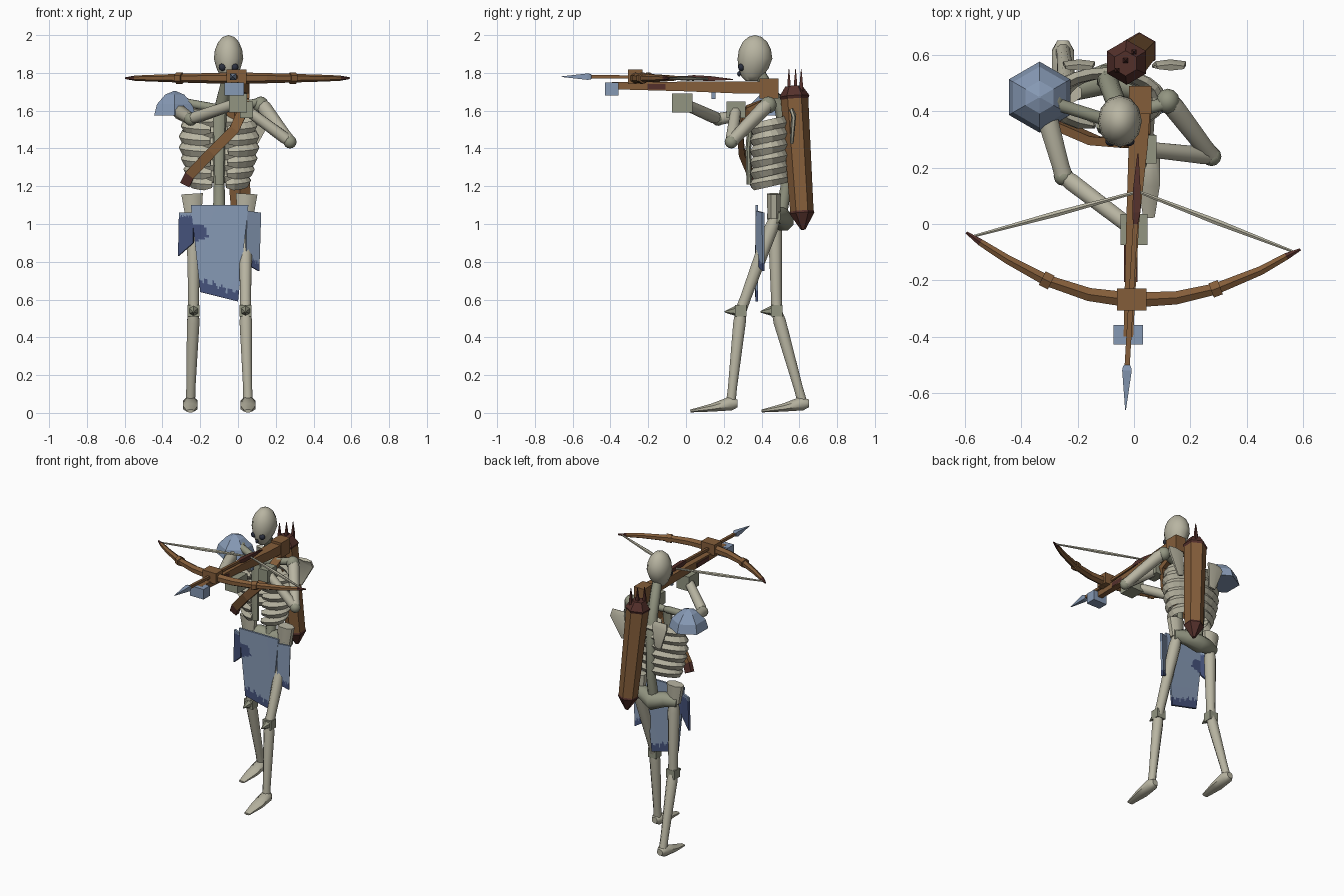
import bpy, bmesh, math
from mathutils import Vector as V

cube = bpy.data.objects.get("Cube")
if cube:
    bpy.data.objects.remove(cube, do_unlink=True)


def material(name, rgb):
    m = bpy.data.materials.new(name)
    m.use_nodes = True
    m.diffuse_color = (*rgb, 1)
    m.node_tree.nodes["Principled BSDF"].inputs["Base Color"].default_value = (*rgb, 1)
    return m


BONE = material("pale bone", (.48, .46, .36))
DULL = material("dull bone", (.29, .30, .22))
WOOD = material("brown wood", (.23, .11, .042))
RED = material("dark red leather", (.09, .03, .024))
BLUE = material("light blue", (.24, .32, .46))
NAVY = material("dark blue", (.06, .085, .2))
SOCKET = material("eye socket", (.025, .03, .05))


def finish(name, bm, mats, smooth=True):
    bmesh.ops.recalc_face_normals(bm, faces=bm.faces)
    mesh = bpy.data.meshes.new(name)
    bm.to_mesh(mesh)
    bm.free()
    for m in mats:
        mesh.materials.append(m)
    ob = bpy.data.objects.new(name, mesh)
    bpy.context.collection.objects.link(ob)
    if smooth:
        bpy.ops.object.select_all(action='DESELECT')
        ob.select_set(True)
        bpy.context.view_layer.objects.active = ob
        bpy.ops.object.shade_smooth_by_angle(angle=math.radians(50))
    return ob


def sweep(name, pts, radii, mats, sides=8, phase=None, smooth=True):
    """Skin rings along a path; mats is one material or one per segment."""
    pts = [V(p) for p in pts]
    radii = [r if isinstance(r, tuple) else (r, r) for r in radii]
    per_seg = mats if isinstance(mats, list) else [mats] * (len(pts) - 1)
    slots = list(dict.fromkeys(per_seg))
    phase = math.pi / sides if phase is None else phase
    ref = V((0, 1, 0)) if abs((pts[-1] - pts[0]).normalized().z) > .8 else V((0, 0, 1))
    bm, rings = bmesh.new(), []
    for i, p in enumerate(pts):
        t = pts[min(i + 1, len(pts) - 1)] - pts[max(i - 1, 0)]
        side = t.cross(ref).normalized()
        up = side.cross(t).normalized()
        angles = [phase + math.tau * k / sides for k in range(sides)]
        rings.append([bm.verts.new(p + side * radii[i][0] * math.cos(a)
                                   + up * radii[i][1] * math.sin(a)) for a in angles])
    for i in range(len(pts) - 1):
        for k in range(sides):
            j = (k + 1) % sides
            f = bm.faces.new((rings[i][k], rings[i][j], rings[i + 1][j], rings[i + 1][k]))
            f.material_index = slots.index(per_seg[i])
    bm.faces.new(rings[0]).material_index = slots.index(per_seg[0])
    bm.faces.new(rings[-1]).material_index = slots.index(per_seg[-1])
    return finish(name, bm, slots, smooth)


def limb(name, a, b, r1, r2, mat=BONE):
    a, b = V(a), V(b)
    return sweep(name, [a, a.lerp(b, .12), a.lerp(b, .85), b],
                 [r1 * .8, r1, r2, r2 * 1.05], mat)


def box(name, centre, size, mat):
    bm = bmesh.new()
    bmesh.ops.create_cube(bm, size=1)
    for v in bm.verts:
        v.co = V(centre) + V(a * b for a, b in zip(v.co, size))
    return finish(name, bm, [mat], False)


def ball(name, centre, size, mat, shape=None):
    bm = bmesh.new()
    bmesh.ops.create_uvsphere(bm, u_segments=12, v_segments=8, radius=1)
    for v in bm.verts:
        if shape:
            shape(v.co)
        v.co = V(centre) + V(a * b for a, b in zip(v.co, size))
    return finish(name, bm, [mat])


def cloth(name, tl, tr, br, bl, dark, nx=24, nz=36):
    """Hanging panel whose ragged dark area follows a rule."""
    bm = bmesh.new()
    tl, tr, br, bl = map(V, (tl, tr, br, bl))
    grid = [[bm.verts.new(tl.lerp(tr, i / nx).lerp(bl.lerp(br, i / nx), j / nz))
             for i in range(nx + 1)] for j in range(nz + 1)]
    for j in range(nz):
        for i in range(nx):
            f = bm.faces.new((grid[j][i], grid[j][i + 1], grid[j + 1][i + 1], grid[j + 1][i]))
            f.material_index = int(dark(i / nx, j / nz))
    ob = finish(name, bm, [BLUE, NAVY], False)
    mod = ob.modifiers.new("thickness", 'SOLIDIFY')
    mod.thickness, mod.offset = .014, 0


# Skull with narrowed jaw and sunken eyes
def skull_shape(co):
    if co.z < 0:
        co.x *= 1 + .3 * co.z
        co.y = co.y * (1 + .15 * co.z) - .22 * -co.z
        co.z = max(co.z, -.9) * 1.05


CX = -.05
ball("skull", (CX, .365, 1.875), (.078, .092, .125), BONE, skull_shape)
for s, side in ((-1, "right"), (1, "left")):
    ball(side + "_eye_socket", (CX + s * .032, .293, 1.83), (.02, .017, .02), SOCKET)
ball("nose_socket", (CX, .281, 1.795), (.009, .01, .014), SOCKET)

# Spine and neck
sweep("spine", [(-.1, .5, 1.03), (-.1, .53, 1.2), (-.1, .53, 1.45), (-.09, .5, 1.62),
                (-.06, .42, 1.74), (-.05, .39, 1.8)], [.035, .032, .035, .036, .035, .03], DULL)

# Rib cage: open hoops joined by a breastbone
for n in range(6):
    z, w = 1.52 - n * .058, (.185, .195, .195, .185, .17, .15)[n]
    pts, rad = [], []
    for k in range(21):
        a = math.radians(-90 + 14 + 332 * k / 20)
        pts.append((-.1 + w * math.cos(a), .44 + .095 * math.sin(a), z + .022 * math.sin(a)))
        rad.append((.02, .033) if 0 < k < 20 else (.01, .018))
    sweep(f"rib_{n + 1}", pts, rad, BONE, 4, 0, False)
sweep("breastbone", [(-.1, .335, 1.21), (-.1, .33, 1.4), (-.1, .35, 1.6)],
      [(.024, .016), (.028, .016), (.036, .02)], DULL)

# Collarbones and shoulder blades
for side, x in (("right", -.29), ("left", .12)):
    limb(side + "_collarbone", (-.1, .37, 1.61), (x, .43, 1.645), .024, .024, DULL)
    bx = -.195 if x < 0 else .13
    sweep(side + "_shoulder_blade", [(bx, .555, 1.61), (bx, .57, 1.58), (bx * .8 - .02, .56, 1.43)],
          [(.055, .012), (.065, .014), (.025, .01)], BONE, 6)
    ball(side + "_shoulder", (x, .435, 1.63), (.042, .045, .045), DULL)

# Pelvis
sweep("pelvis", [(-.26, .465, 1.04), (-.18, .49, 1.045), (-.1, .515, 1.02), (-.02, .49, 1.045),
                 (.065, .465, 1.04)], [.04, .05, .06, .05, .04], DULL)
for side, x, lean in (("right", -.235, -.008), ("left", .038, .008)):
    sweep(side + "_hip_crest", [(x, .465, 1.03), (x + lean, .465, 1.16)],
          [(.045, .036), (.062, .04)], BONE)

# Legs, knees and feet
for side, hip_x, knee_x, foot_x, knee_y, foot_y in (
        ("right", -.235, -.235, -.252, .48, .615), ("left", .04, .04, .053, .29, .238)):
    hip, knee = (hip_x, .47, 1.03), (knee_x, knee_y, .54)
    limb(side + "_thigh", hip, knee, .04, .031)
    limb(side + "_shin", knee, (foot_x, foot_y, .06), .036, .026)
    box(side + "_knee", (knee_x, knee_y, .54), (.064, .06, .062), DULL)
    sweep(side + "_kneecap", [(knee_x, knee_y - .025, .54), (knee_x, knee_y - .085, .535)],
          [.028, .004], DULL, 6)
    sweep(side + "_foot", [(foot_x, foot_y + .035, .05), (foot_x, foot_y, .05),
                           (foot_x, foot_y - .1, .028), (foot_x, foot_y - .215, .01)],
          [.022, (.042, .04), (.042, .023), (.022, .008)], BONE)

# Arms and hands
for side, shoulder, elbow, hand, size in (
        ("right", (-.32, .42, 1.6), (-.25, .17, 1.555), (0, -.02, 1.64), (.095, .11, .1)),
        ("left", (.125, .435, 1.635), (.275, .24, 1.435), (.045, .265, 1.605), (.07, .1, .085))):
    limb(side + "_upper_arm", shoulder, elbow, .04, .033)
    limb(side + "_forearm", elbow, hand, .033, .03)
    ball(side + "_elbow", elbow, (.035, .035, .035), DULL)
    box(side + "_hand", hand, size, DULL)

# Faceted shoulder guard
sweep("shoulder_guard", [(-.335, .45, 1.575), (-.335, .45, 1.635), (-.335, .45, 1.685),
                         (-.335, .45, 1.705)], [.126, .108, .058, .004], BLUE, 6, None, False)


# Waist cloths with torn dark hems
def ragged(u):
    return .025 * math.sin(u * 31) + .02 * math.sin(u * 67 + 1)


cloth("front_waist_cloth", (-.25, .375, 1.1), (.055, .375, 1.1), (.0, .375, .59), (-.2, .372, .64),
      lambda u, v: v > .84 + .06 * u + ragged(u) or
      math.hypot(u * 1.1, (v - .3) * 2.8) < .28 + ragged(v * 2))
cloth("right_waist_cloth", (-.31, .41, 1.06), (-.235, .375, 1.06), (-.235, .375, .9),
      (-.315, .41, .83), lambda u, v: v > .08 + ragged(u))
cloth("left_waist_cloth", (.045, .375, 1.07), (.12, .41, 1.06), (.11, .41, .75),
      (.04, .375, .79), lambda u, v: v > .85 + ragged(u))

# Chest strap
sweep("chest_strap", [(-.28, .36, 1.21), (-.255, .345, 1.26), (-.14, .295, 1.38), (-.02, .285, 1.5),
                      (.03, .33, 1.61), (.03, .45, 1.66)], [(.038, .022)] * 6,
      [RED] + [WOOD] * 4, 4, None, False)

# Quiver on the back with arrow ends
top, low = V((-.03, .57, 1.73)), V((.025, .62, .97))
sweep("quiver", [top.lerp(low, t) for t in (0, .07, .09, .87, .885, 1)],
      [.045, .08, .073, .062, .066, .012], [RED, RED, WOOD, RED, RED], 6, None, False)
for n, (x, y) in enumerate(((-.06, .545), (-.03, .58), (.0, .61))):
    sweep(f"arrow_end_{n + 1}", [(x, y, 1.68), (x, y, 1.745), (x, y, 1.82)],
          [.012, .012, .002], RED, 4, None, False)

# Crossbow stock, butt and fittings
sweep("crossbow_stock", [(-.02, -.4, 1.732), (-.005, .0, 1.728), (.015, .28, 1.722), (.02, .42, 1.722)],
      [(.024, .026), (.032, .036), (.048, .044), (.054, .046)], WOOD, 4, None, False)
box("stock_butt", (.022, .44, 1.718), (.08, .1, .105), WOOD)
box("front_fitting", (-.02, -.393, 1.715), (.105, .07, .07), BLUE)
box("trigger", (.008, .145, 1.68), (.015, .02, .035), BLUE)
box("bow_mount", (-.008, -.268, 1.78), (.105, .078, .075), WOOD)
box("stock_trim", (-.012, -.14, 1.727), (.048, .13, .03), RED)

# Bow limbs with dark tips, binding rings and string
bow = [(-.595, -.03), (-.545, -.065), (-.45, -.125), (-.31, -.2), (-.16, -.25), (-.01, -.27),
       (.15, -.262), (.29, -.23), (.45, -.165), (.54, -.115), (.59, -.09)]
sweep("bow_limbs", [(x, y, 1.772) for x, y in bow],
      [.005, .014, .018, .023, .027, .031, .027, .023, .018, .014, .005],
      [RED] + [WOOD] * 8 + [RED], 6, None, False)
for x, y, dx, dy, side in ((-.31, -.2, .016, -.008, "right"), (.29, -.23, .016, .006, "left")):
    sweep(side + "_bow_binding", [(x - dx, y - dy, 1.772), (x + dx, y + dy, 1.772)],
          [.031, .031], WOOD, 6, None, False)
for side, tip in (("right", (-.575, -.045, 1.772)), ("left", (.57, -.1, 1.772))):
    tip, nock = V(tip), V((.015, .115, 1.768))
    sweep(side + "_bowstring", [tip, tip.lerp(nock, .5), nock], [.005, .012, .006], BONE, 6)

# Loaded bolt
sweep("bolt", [(-.03, -.66, 1.78), (-.025, -.52, 1.78), (-.025, -.505, 1.78), (-.024, -.5, 1.78),
               (.005, .0, 1.775), (.008, .04, 1.774), (.01, .13, 1.77), (.014, .25, 1.765)],
      [.002, .024, .02, .013, .012, .02, .018, .003],
      [BLUE, BLUE, BLUE, WOOD, RED, RED, RED], 4, None, False)
